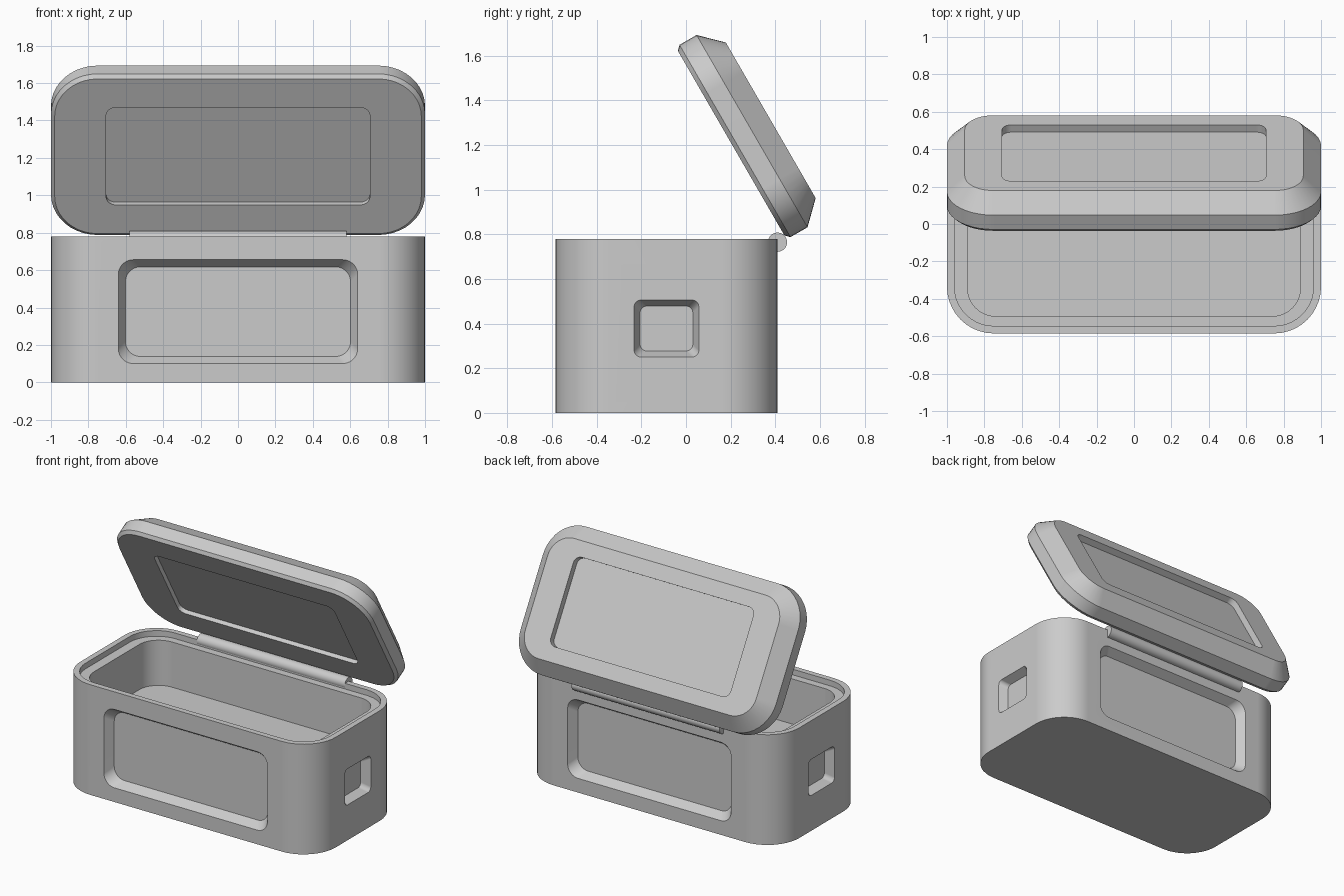
import bpy, bmesh, math
from mathutils import Matrix, Vector

cube = bpy.data.objects.get("Cube")
if cube:
    bpy.data.objects.remove(cube, do_unlink=True)

# One grey plastic for everything
grey = bpy.data.materials.new("light grey plastic")
grey.use_nodes = True
grey.diffuse_color = (0.6, 0.6, 0.6, 1)
grey.node_tree.nodes["Principled BSDF"].inputs["Base Color"].default_value = (0.6, 0.6, 0.6, 1)


def rounded_rect(bm, hx, hy, r, z, matrix, steps=10):
    """Ring of vertices round a rectangle with rounded corners."""
    ring = []
    for corner, (sx, sy) in enumerate([(1, 1), (-1, 1), (-1, -1), (1, -1)]):
        for i in range(steps + 1):
            a = math.pi / 2 * (corner + i / steps)
            p = Vector((sx * (hx - r) + r * math.cos(a), sy * (hy - r) + r * math.sin(a), z))
            ring.append(bm.verts.new(matrix @ p))
    return ring


def loft(bm, sections, matrix=Matrix()):
    """Closed solid through rounded rectangles (half x, half y, radius, height)."""
    rings = [rounded_rect(bm, *s, matrix) for s in sections]
    for low, high in zip(rings, rings[1:]):
        for i in range(len(low)):
            j = (i + 1) % len(low)
            bm.faces.new((low[i], low[j], high[j], high[i]))
    bm.faces.new(rings[0][::-1])
    bm.faces.new(rings[-1])


def make_object(name, bm):
    bmesh.ops.recalc_face_normals(bm, faces=bm.faces[:])
    mesh = bpy.data.meshes.new(name)
    bm.to_mesh(mesh)
    bm.free()
    mesh.materials.append(grey)
    obj = bpy.data.objects.new(name, mesh)
    bpy.context.collection.objects.link(obj)
    return obj


def activate(obj):
    bpy.ops.object.select_all(action='DESELECT')
    obj.select_set(True)
    bpy.context.view_layer.objects.active = obj


def smooth(obj):
    activate(obj)
    bpy.ops.object.shade_smooth_by_angle(angle=math.radians(25))
    weighted = obj.modifiers.new("even shading", 'WEIGHTED_NORMAL')
    weighted.keep_sharp = True


HALF_X, HALF_Y, HEIGHT, CORNER = 1.0, 0.4975, 0.78, 0.25
centre = Matrix.Translation((0, -0.0875, 0))
hinge_pos = Vector((0, 0.41, 0.765))

# Box: outer wall, rim, stepped ledge, inner wall and raised floor
bm = bmesh.new()
loft(bm, [
    (HALF_X, HALF_Y, CORNER, 0),
    (HALF_X, HALF_Y, CORNER, HEIGHT),
    (0.96, 0.4575, 0.21, HEIGHT),
    (0.96, 0.4575, 0.21, 0.74),
    (0.89, 0.405, 0.15, 0.74),
    (0.89, 0.405, 0.15, 0.42),
], centre)
box = make_object("box_body", bm)

# Tapered recesses in all four walls
bm = bmesh.new()
for turn in range(4):
    wide = turn % 2 == 0
    hx, hz, r, wall = (0.64, 0.2775, 0.08, HALF_Y) if wide else (0.145, 0.1275, 0.03, HALF_X)
    taper = 0.038 if wide else 0.027
    place = (centre @ Matrix.Translation((0, 0, 0.378))
             @ Matrix.Rotation(math.pi / 2 * turn, 4, 'Z') @ Matrix.Rotation(math.pi / 2, 4, 'X'))
    depth, extra = 0.06, 0.02
    grow = taper * extra / depth
    loft(bm, [
        (hx - taper, hz - taper, r, wall - depth),
        (hx + grow, hz + grow, r, wall + extra),
    ], place)
cutter = make_object("recess_cutter", bm)
cutter.hide_render = True

cut = box.modifiers.new("recesses", 'BOOLEAN')
cut.operation = 'DIFFERENCE'
cut.solver = 'EXACT'
cut.object = cutter
activate(box)
bpy.ops.object.modifier_apply(modifier=cut.name)
bpy.data.objects.remove(cutter, do_unlink=True)
smooth(box)

# Lid: inner panel recess, bevelled edge, sloped shoulder and outer panel recess
bm = bmesh.new()
loft(bm, [
    (0.705, 0.30, 0.05, 0.072),
    (0.705, 0.30, 0.05, 0.042),
    (0.98, 0.4775, 0.23, 0.042),
    (HALF_X, HALF_Y, CORNER, 0.062),
    (HALF_X, HALF_Y, CORNER, 0.15),
    (0.905, 0.4025, 0.155, 0.247),
    (0.705, 0.30, 0.05, 0.247),
    (0.705, 0.30, 0.05, 0.202),
], Matrix.Translation((0, -0.488, 0)))
lid = make_object("lid", bm)
lid.location = hinge_pos
lid.rotation_euler.x = math.radians(-60)
smooth(lid)

# Hinge barrel along the back edge
bm = bmesh.new()
bmesh.ops.create_cone(bm, cap_ends=True, segments=32, radius1=0.043, radius2=0.043, depth=1.16,
                      matrix=Matrix.Rotation(math.pi / 2, 4, 'Y'))
hinge = make_object("hinge_barrel", bm)
hinge.location = hinge_pos
smooth(hinge)
